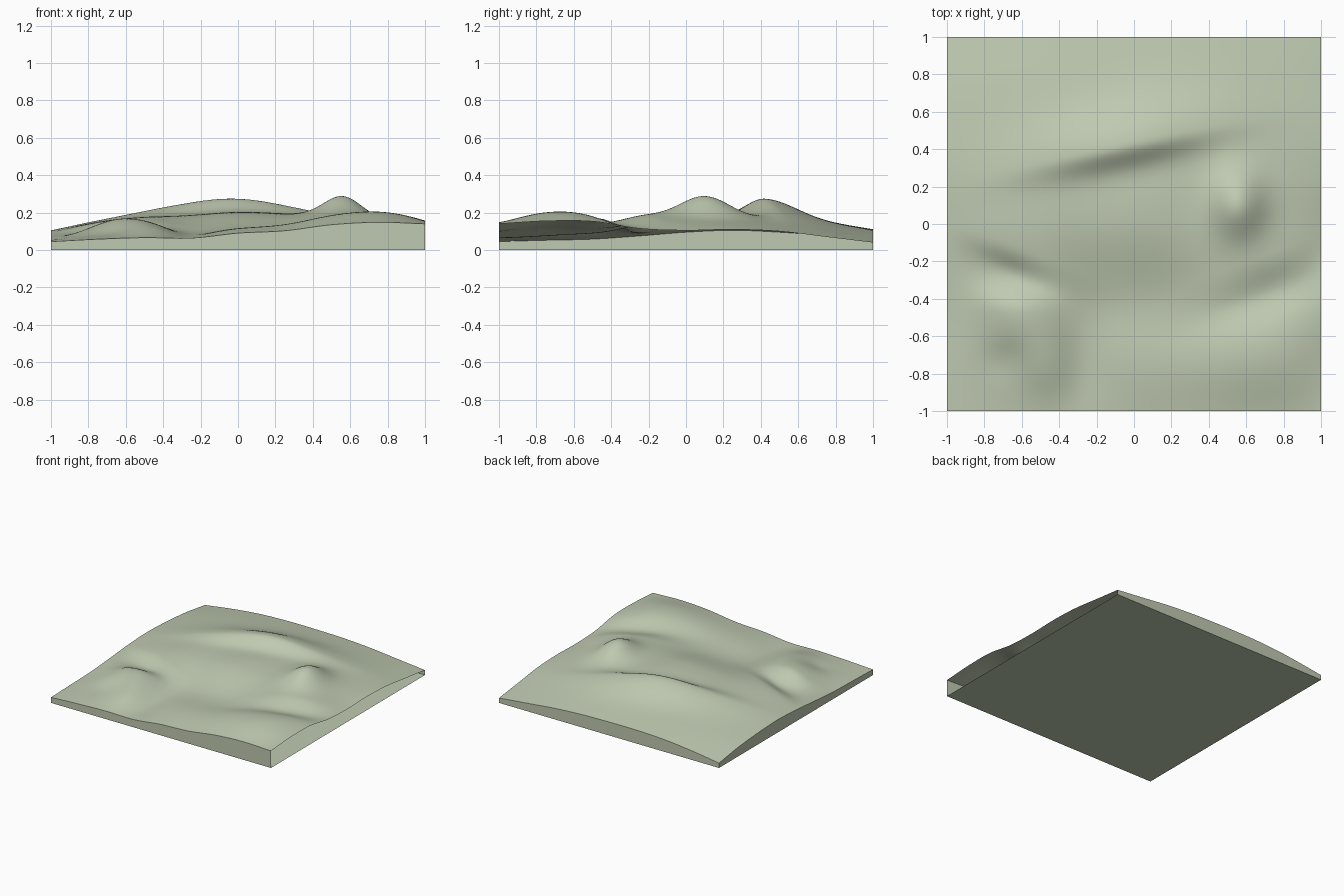
import bpy, bmesh, math

if "Cube" in bpy.data.objects:
    bpy.data.objects.remove(bpy.data.objects["Cube"], do_unlink=True)

# Ground colour
sage = bpy.data.materials.new("sage_ground")
sage.use_nodes = True
colour = (0.52, 0.59, 0.44, 1)
sage.diffuse_color = colour
sage.node_tree.nodes["Principled BSDF"].inputs["Base Color"].default_value = colour

# Heights along the four rims, evenly spaced from -1 to 1
FRONT = (.045, .058, .066, .064, .09, .103, .135, .148, .14)
BACK = (.04, .075, .1, .11, .11, .105, .09, .065, .04)
WEST = (.045, .052, .058, .075, .095, .105, .095, .075, .04)
EAST = (.14, .155, .153, .115, .105, .11, .1, .07, .04)

# Hills and hollows: x, y, half length, south width, north width, turn, height
FEATURES = {
    "plateau": (.1, .1, .55, .5, .5, 0, .04),
    "long_ridge": (-.05, .42, .35, .075, .15, 12, .09),
    "central_mound": (0, 0, .28, .16, .18, 0, .026),
    "knob": (.56, .1, .1, .12, .13, 0, .107),
    "south_hollow": (.1, -.45, .35, .15, .14, 0, -.035),
    "east_bank": (.7, -.17, .25, .09, .2, 20, .035),
    "east_gully": (.72, -.39, .25, .08, .07, 20, -.028),
    "east_hill": (.72, -.7, .28, .2, .2, 10, .04),
    "west_bank": (-.65, -.12, .25, .08, .25, -20, .03),
    "west_gully": (-.64, -.28, .17, .08, .06, -25, -.03),
    "west_hill": (-.63, -.46, .15, .2, .1, 0, .074),
    "west_spur": (-.46, -.75, .1, .14, .2, 0, .03),
    "west_dip": (-.7, -.73, .08, .08, .08, 0, -.015),
    "front_hollow": (-.27, -.75, .1, .2, .2, 0, -.02),
}


def rim(points, t):
    """Smooth curve through evenly spaced heights, t from 0 to 1."""
    last = len(points) - 1
    i = min(int(t * last), last - 1)
    f = t * last - i
    b, c = points[i], points[i + 1]
    a = points[i - 1] if i else 2 * b - c
    d = points[i + 2] if i + 2 <= last else 2 * c - b
    return b + f / 2 * (c - a + f * (2*a - 5*b + 4*c - d + f * (3*(b - c) + d - a)))


def ground(x, y):
    """Patch blended between the rims, plus the hills and hollows."""
    u, v = (x + 1) / 2, (y + 1) / 2
    z = (1 - v) * rim(FRONT, u) + v * rim(BACK, u)
    z += (1 - u) * rim(WEST, v) + u * rim(EAST, v)
    z -= (1 - v) * ((1 - u) * FRONT[0] + u * FRONT[-1])
    z -= v * ((1 - u) * BACK[0] + u * BACK[-1])
    fade = (1 - x ** 10) * (1 - y ** 10)
    for cx, cy, length, south, north, turn, height in FEATURES.values():
        c, s = math.cos(math.radians(turn)), math.sin(math.radians(turn))
        along = (x - cx) * c + (y - cy) * s
        across = (y - cy) * c - (x - cx) * s
        width = north if across > 0 else south
        z += fade * height * math.exp(-((along / length) ** 2 + (across / width) ** 2) / 2)
    return z


# Terrain surface
bm = bmesh.new()
bmesh.ops.create_grid(bm, x_segments=120, y_segments=120, size=1)
for v in bm.verts:
    v.co.x, v.co.y = max(-1, min(1, v.co.x)), max(-1, min(1, v.co.y))
    v.co.z = ground(v.co.x, v.co.y)
for f in bm.faces:
    f.smooth = True

# Walls on the front, back and west; the east side stays open
edges = [e for e in bm.edges if e.is_boundary
         and min(v.co.x for v in e.verts) < .999]
new = bmesh.ops.extrude_edge_only(bm, edges=edges)["geom"]
for e in edges:
    e.smooth = False
low_verts = [g for g in new if isinstance(g, bmesh.types.BMVert)]
low_edges = [g for g in new if isinstance(g, bmesh.types.BMEdge)
             and all(v in low_verts for v in g.verts)]
for v in low_verts:
    v.co.z = 0

# Flat base
ends = [v for v in low_verts if v.co.x > .999]
low_edges.append(bm.edges.new(ends))
base = bmesh.ops.edgeloop_fill(bm, edges=low_edges)["faces"]
bmesh.ops.recalc_face_normals(bm, faces=bm.faces[:])
bm.normal_update()
if base[0].normal.z > 0:
    bmesh.ops.reverse_faces(bm, faces=bm.faces[:])
for f in bm.faces:
    if f.normal.z < .1:
        f.smooth = False

mesh = bpy.data.meshes.new("terrain_tile")
bm.to_mesh(mesh)
bm.free()
mesh.materials.append(sage)
tile = bpy.data.objects.new("terrain_tile", mesh)
bpy.context.collection.objects.link(tile)
